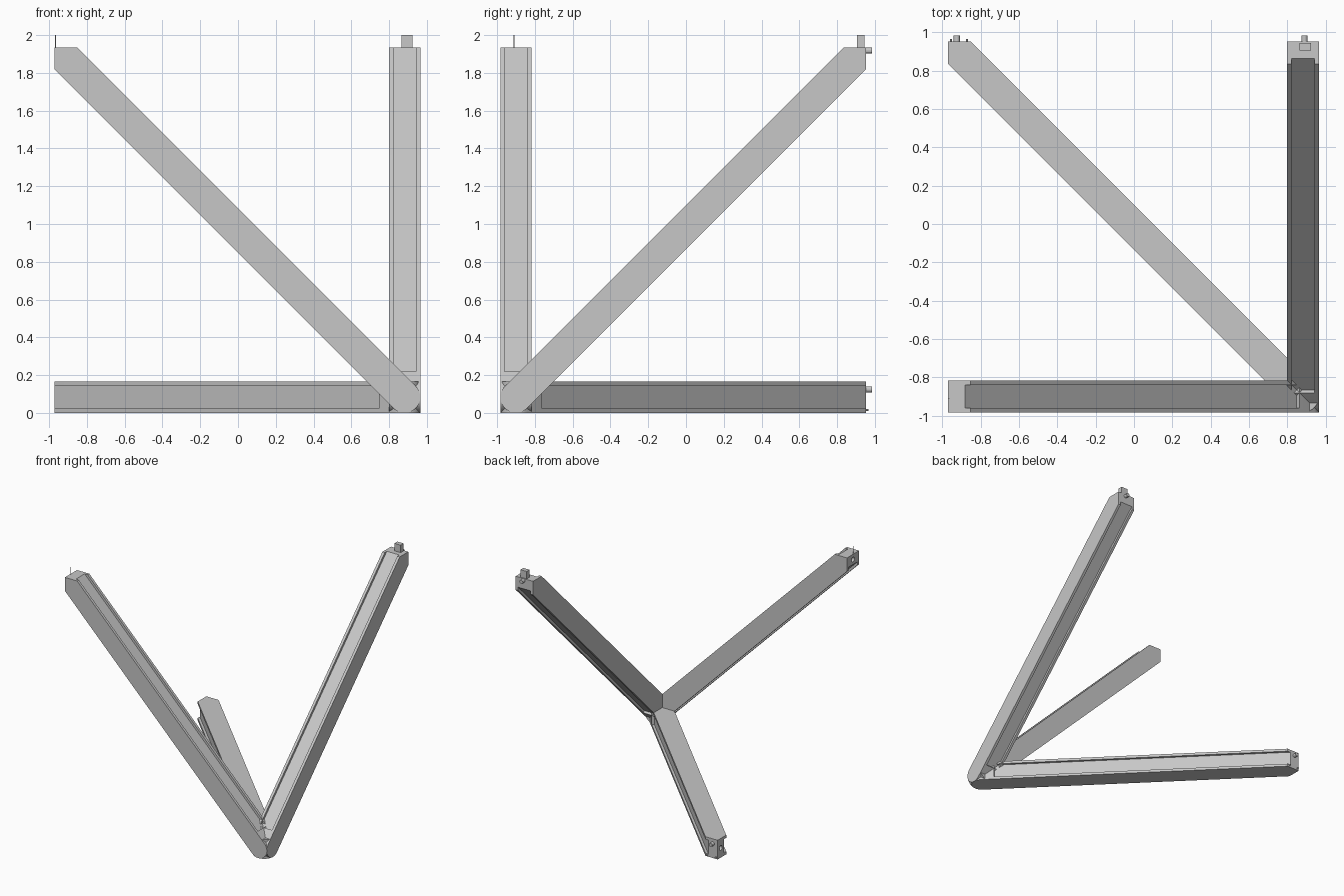
import bpy, bmesh, math
from mathutils import Matrix, Vector

if "Cube" in bpy.data.objects:
    bpy.data.objects.remove(bpy.data.objects["Cube"])

HUB = Vector((0.882, -0.9, 0.083))   # point where the three struts meet
R = 0.083                            # half width of a strut
TIP = 2.62                           # strut length from hub to pointed tip
DEPTH = 0.02                         # groove depth

grey = bpy.data.materials.new("light_grey")
grey.diffuse_color = (0.57, 0.57, 0.57, 1)
grey.use_nodes = True
grey.node_tree.nodes["Principled BSDF"].inputs["Base Color"].default_value = grey.diffuse_color


def finish(name, bm, helper=False):
    bmesh.ops.recalc_face_normals(bm, faces=bm.faces)
    me = bpy.data.meshes.new(name)
    bm.to_mesh(me)
    bm.free()
    me.materials.append(grey)
    ob = bpy.data.objects.new(name, me)
    bpy.context.collection.objects.link(ob)
    if helper:
        ob.hide_render = True
        ob.hide_viewport = True
    return ob


def box(name, lo, hi, matrix=Matrix(), helper=False):
    bm = bmesh.new()
    lo, hi = Vector(lo), Vector(hi)
    size = hi - lo
    m = matrix @ Matrix.Translation((lo + hi) / 2) @ Matrix.Diagonal((*size, 1))
    bmesh.ops.create_cube(bm, size=1, matrix=m)
    return finish(name, bm, helper)


def rod(name, start, end, radius, sides=16, helper=False):
    start, end = Vector(start), Vector(end)
    d = end - start
    m = Matrix.Translation((start + end) / 2) @ d.to_track_quat('Z', 'Y').to_matrix().to_4x4()
    bm = bmesh.new()
    bmesh.ops.create_cone(bm, cap_ends=True, segments=sides, radius1=radius,
                          radius2=radius, depth=d.length, matrix=m)
    return finish(name, bm, helper)


def cut(ob, cutter):
    mod = ob.modifiers.new("cut", 'BOOLEAN')
    mod.operation = 'DIFFERENCE'
    mod.solver = 'EXACT'
    mod.object = cutter


def strut(name, along, across):
    # flat bar: round at the hub, right-angled point at the tip
    u, w = Vector(along).normalized(), Vector(across).normalized()
    t = u.cross(w)
    m = Matrix((u, w, t)).transposed().to_4x4()
    m.translation = HUB
    n = 20
    pts = [(-R * math.sin(math.pi * i / n), R * math.cos(math.pi * i / n)) for i in range(n + 1)]
    pts += [(TIP - R, -R), (TIP, 0), (TIP - R, R)]
    bm = bmesh.new()
    face = bm.faces.new([bm.verts.new((a, b, -R)) for a, b in pts])
    ext = bmesh.ops.extrude_face_region(bm, geom=[face])
    bmesh.ops.translate(bm, vec=(0, 0, 2 * R),
                        verts=[v for v in ext['geom'] if isinstance(v, bmesh.types.BMVert)])
    bm.transform(m)
    ob = finish(name, bm)
    # long shallow grooves on both edges
    for side, s in (("upper", 1), ("lower", -1)):
        b0, b1 = sorted((s * (R - DEPTH), s * (R + 0.03)))
        cut(ob, box(f"{name}_{side}_groove_cutter", (0.11, b0, -0.06), (TIP, b1, 0.06), m, True))
    return ob


front_strut = strut("front_strut", (-1, 0, 1), (1, 0, 1))
side_strut = strut("side_strut", (0, 1, 1), (0, -1, 1))
base_strut = strut("base_strut", (-1, 1, 0), (1, 1, 0))

# small sockets in the tip faces
cut(front_strut, rod("front_socket_cutter", (-1.0, -0.9, 1.89), (-0.94, -0.9, 1.89), 0.02, 16, True))
cut(base_strut, rod("base_socket_cutter", (-1.0, 0.91, 0.083), (-0.94, 0.91, 0.083), 0.02, 16, True))

# connector pegs at the tips
box("side_top_peg", (0.865, 0.905, 1.93), (0.925, 0.945, 2.0))
rod("side_back_peg", (0.89, 0.93, 1.918), (0.89, 0.985, 1.918), 0.016)
rod("base_back_peg", (-0.925, 0.93, 0.125), (-0.925, 0.985, 0.125), 0.016)
for i, x in enumerate((-0.955, -0.872)):
    rod(f"base_stud_{i + 1}", (x, 0.94, 0.015), (x, 0.967, 0.015), 0.006, 8)
rod("front_top_wire", (-0.966, -0.91, 1.92), (-0.966, -0.91, 2.0), 0.002, 6)

# keep curved hub ends smooth and the rest crisp
bpy.ops.object.select_all(action='DESELECT')
for ob in (front_strut, side_strut, base_strut):
    ob.select_set(True)
bpy.context.view_layer.objects.active = front_strut
bpy.ops.object.shade_smooth_by_angle(angle=math.radians(30))
